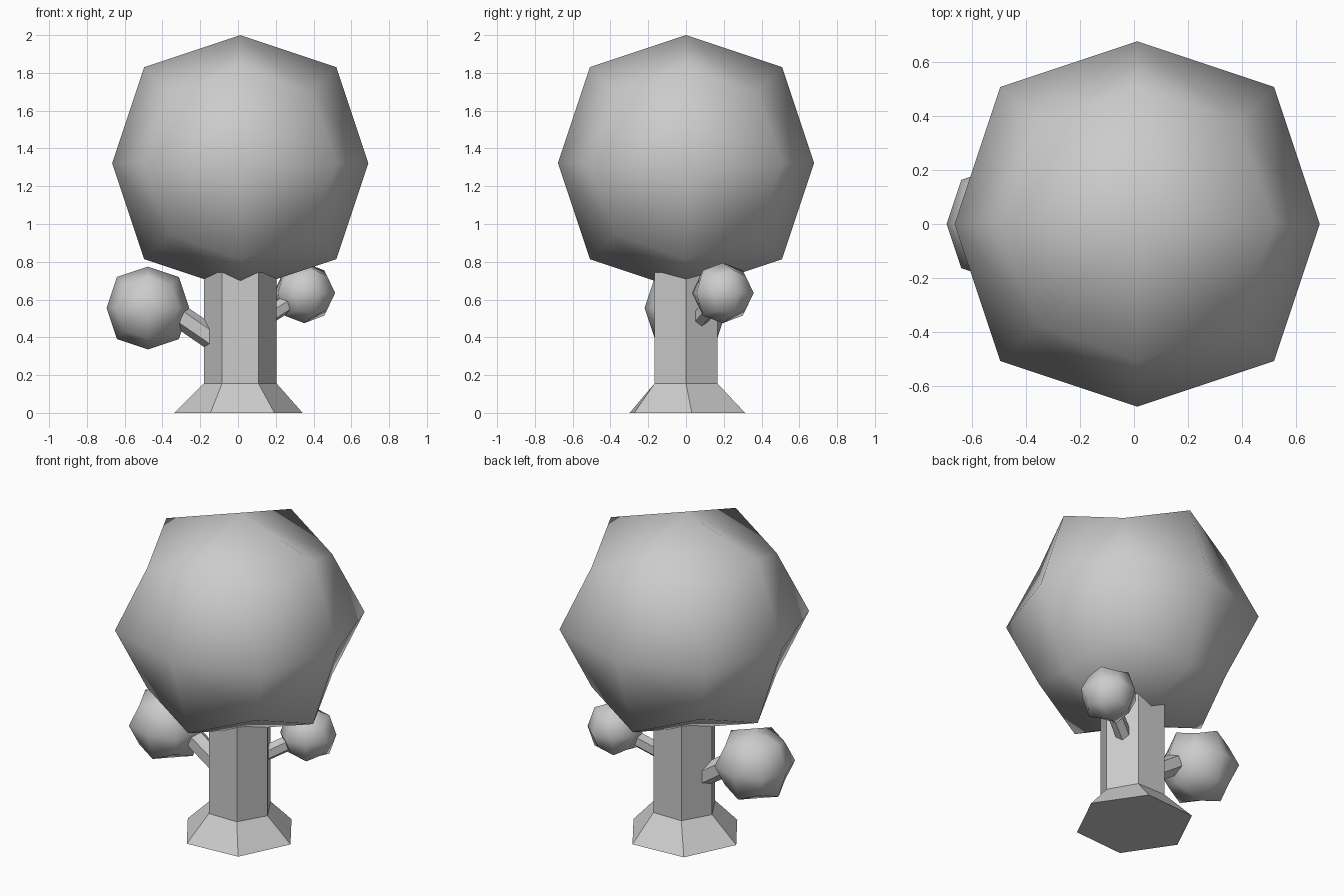
import bpy
import bmesh
from math import radians, cos, sin, pi
from mathutils import Vector

if "Cube" in bpy.data.objects:
    bpy.data.objects.remove(bpy.data.objects["Cube"])


def leaf_ball(name, centre, radius, turn=0):
    # cube rounded by one subdivision step, smooth shaded
    bpy.ops.mesh.primitive_cube_add(size=2 * radius, location=centre,
                                    rotation=(0, 0, radians(turn)))
    ob = bpy.context.object
    ob.name = name
    bpy.ops.object.shade_smooth()
    sub = ob.modifiers.new("round", 'SUBSURF')
    sub.levels = sub.render_levels = 1
    sub.use_limit_surface = False
    tri = ob.modifiers.new("facets", 'TRIANGULATE')
    tri.quad_method = 'SHORTEST_DIAGONAL'
    return ob


def branch(name, start, end, radius):
    # six-sided stick between two points, flat sides facing sideways
    a, b = Vector(start), Vector(end)
    d = (b - a).normalized()
    side = d.cross(Vector((0, 0, 1))).normalized()
    up = side.cross(d)
    rings = [[p + radius * (up * cos(i * pi / 3) + side * sin(i * pi / 3))
              for i in range(6)] for p in (a, b)]
    return loft(name, rings)


def loft(name, rings):
    # skin equal-sized rings and cap both ends
    bm = bmesh.new()
    loops = [[bm.verts.new(p) for p in ring] for ring in rings]
    n = len(loops[0])
    for lo, hi in zip(loops, loops[1:]):
        for i in range(n):
            j = (i + 1) % n
            bm.faces.new((lo[i], lo[j], hi[j], hi[i]))
    bm.faces.new(loops[0][::-1])
    bm.faces.new(loops[-1])
    bmesh.ops.recalc_face_normals(bm, faces=bm.faces)
    me = bpy.data.meshes.new(name)
    bm.to_mesh(me)
    bm.free()
    ob = bpy.data.objects.new(name, me)
    bpy.context.collection.objects.link(ob)
    return ob


def hexagon(x, y, z, radius, turn=0):
    return [(x + radius * cos(radians(60 * i + turn)),
             y + radius * sin(radians(60 * i + turn)), z) for i in range(6)]


# trunk with flared, slightly twisted foot
loft("trunk", [hexagon(0.003, 0.007, 0, 0.34, 4),
               hexagon(0.012, 0, 0.155, 0.193),
               hexagon(0.012, 0, 0.85, 0.193)])

# crown and the two side clumps
leaf_ball("crown", (0.012, 0, 1.322), 0.678)
leaf_ball("left_clump", (-0.477, 0, 0.555), 0.219)
leaf_ball("right_clump", (0.351, 0.195, 0.635), 0.16, 29)

# branches carrying the side clumps
branch("left_branch", (-0.05, 0, 0.335), (-0.40, 0, 0.575), 0.062)
branch("right_branch", (0.05, 0.025, 0.445), (0.33, 0.18, 0.62), 0.046)
